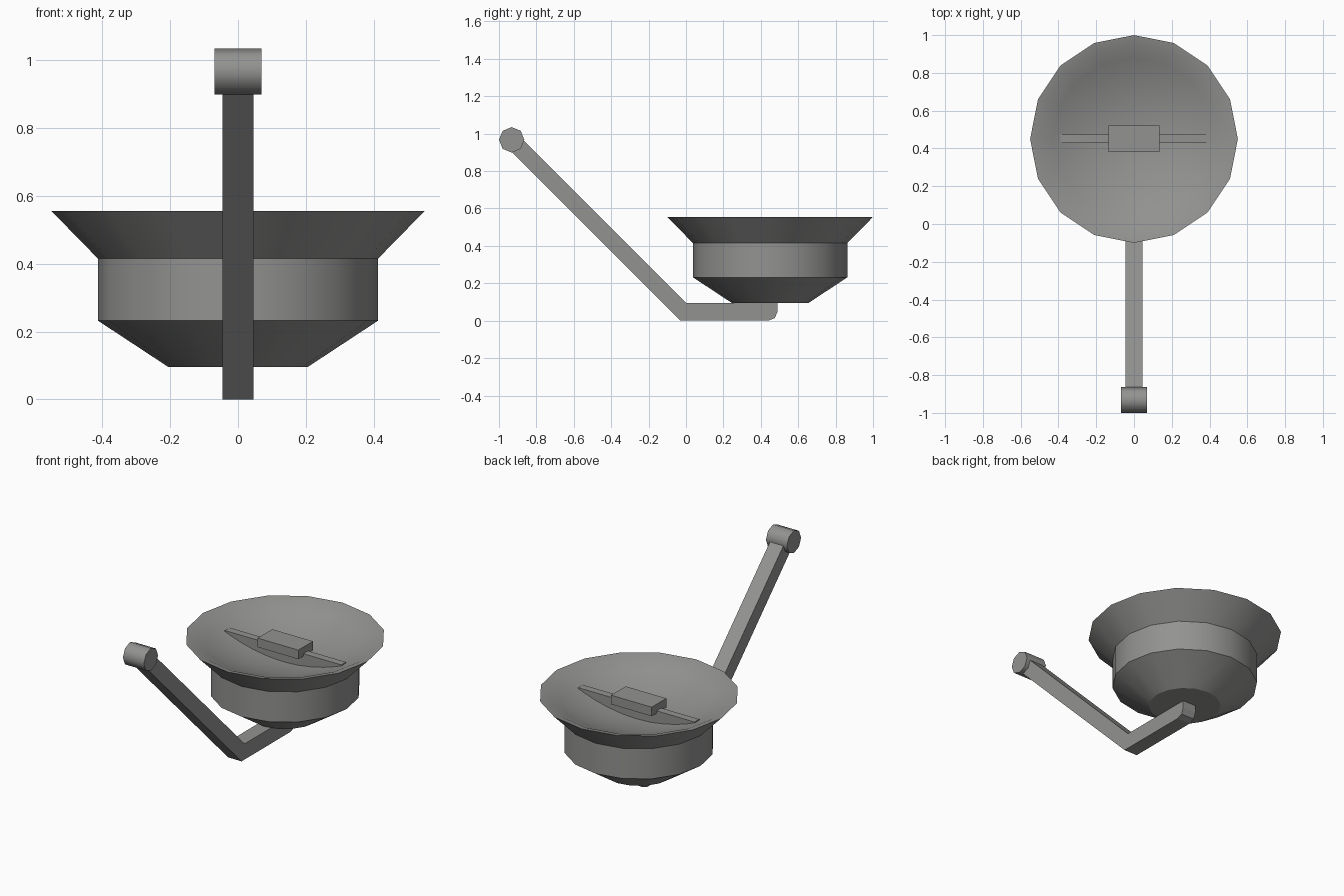
import bpy, bmesh, math

if "Cube" in bpy.data.objects:
    bpy.data.objects.remove(bpy.data.objects["Cube"])

grey = bpy.data.materials.new("mid grey")
grey.diffuse_color = (0.29, 0.29, 0.285, 1)
grey.use_nodes = True
grey.node_tree.nodes["Principled BSDF"].inputs["Base Color"].default_value = grey.diffuse_color


def finish(bm, name, angle=None):
    bmesh.ops.recalc_face_normals(bm, faces=bm.faces)
    me = bpy.data.meshes.new(name)
    bm.to_mesh(me)
    bm.free()
    ob = bpy.data.objects.new(name, me)
    bpy.context.collection.objects.link(ob)
    me.materials.append(grey)
    if angle:
        bpy.ops.object.select_all(action='DESELECT')
        ob.select_set(True)
        bpy.context.view_layer.objects.active = ob
        bpy.ops.object.shade_smooth_by_angle(angle=math.radians(angle))
    return ob


def lathe(name, profile, n, cy, angle):
    """Spin (radius, z) points around a vertical axis; ends close at a point."""
    bm = bmesh.new()
    rings = []
    for r, z in profile:
        if r == 0:
            rings.append([bm.verts.new((0, cy, z))] * n)
        else:
            rings.append([bm.verts.new((r * math.cos(2 * math.pi * i / n),
                                        cy + r * math.sin(2 * math.pi * i / n), z))
                          for i in range(n)])
    for a, b in zip(rings, rings[1:]):
        for i in range(n):
            j = (i + 1) % n
            bm.faces.new(list(dict.fromkeys((a[i], a[j], b[j], b[i]))))
    return finish(bm, name, angle)


def extrude_x(name, outline, half, angle=None):
    """Extrude a (y, z) outline symmetrically along x."""
    bm = bmesh.new()
    face = bm.faces.new([bm.verts.new((-half, y, z)) for y, z in outline])
    ext = bmesh.ops.extrude_face_region(bm, geom=[face])['geom']
    bmesh.ops.translate(bm, vec=(2 * half, 0, 0),
                        verts=[v for v in ext if isinstance(v, bmesh.types.BMVert)])
    return finish(bm, name, angle)


def box(y0, y1, z0, z1):
    return [(y0, z0), (y1, z0), (y1, z1), (y0, z1)]


# Bowl: stepped outside, shallow curved dish inside
outer = [(0, 0.095), (0.205, 0.095), (0.413, 0.232), (0.413, 0.415), (0.55, 0.555)]
dish = [(0.505 * t, 0.415 + 0.13 * t * t) for t in (1, 0.85, 0.7, 0.55, 0.4, 0.2, 0)]
lathe("bowl", outer + dish, 16, 0.45, 28)

# Fin and block across the dish
extrude_x("dish_fin", box(0.43, 0.475, 0.40, 0.50), 0.39)
extrude_x("dish_block", box(0.382, 0.522, 0.485, 0.54), 0.136)

# Bent support arm
extrude_x("arm", [(-0.03, 0), (0.44, 0), (0.475, 0.014), (0.49, 0.05), (0.49, 0.095),
                  (0, 0.095), (-0.87, 0.965), (-0.932, 0.967), (-0.932, 0.902)], 0.045)

# Octagonal knob at the arm's end
extrude_x("arm_knob", [(-0.932 + 0.068 * math.cos(i * math.pi / 4),
                        0.967 + 0.068 * math.sin(i * math.pi / 4)) for i in range(8)],
          0.07, 50)
